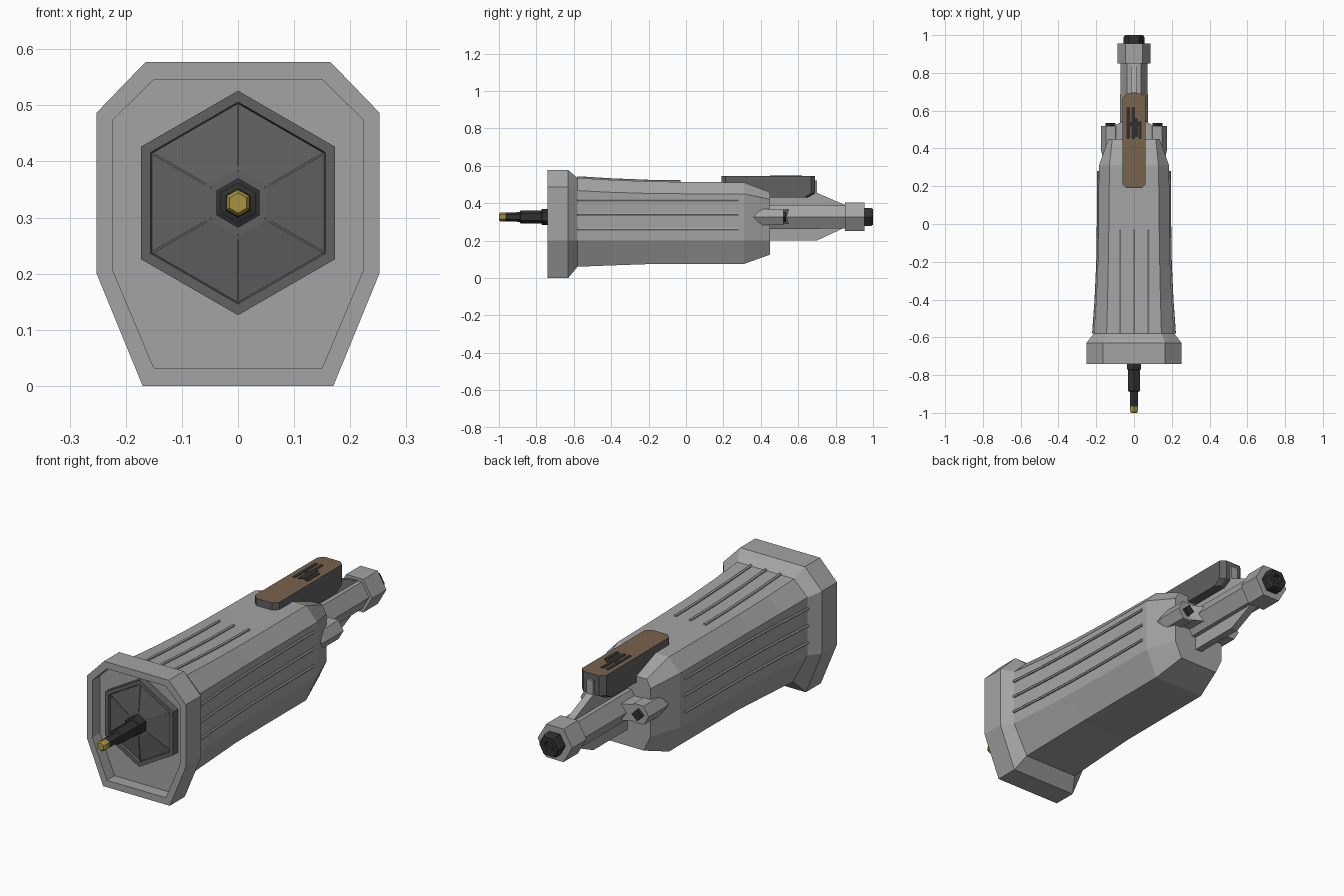
import bpy, bmesh, math

if "Cube" in bpy.data.objects:
    bpy.data.objects.remove(bpy.data.objects["Cube"])

CZ = 0.326  # shaft axis height


def mat(name, c):
    m = bpy.data.materials.new(name)
    m.diffuse_color = (*c, 1)
    m.use_nodes = True
    m.node_tree.nodes["Principled BSDF"].inputs["Base Color"].default_value = m.diffuse_color
    return m


GREY = mat("cast_grey", (0.37, 0.37, 0.37))
DARK = mat("dark_grey", (0.12, 0.12, 0.12))
BLACK = mat("black_steel", (0.03, 0.03, 0.03))
BRASS = mat("brass", (0.38, 0.30, 0.05))
BROWN = mat("brown_cover", (0.19, 0.125, 0.075))


def loft(name, rings, *mats):
    """Skin a list of equal-length point rings and cap both ends."""
    bm = bmesh.new()
    vs = [[bm.verts.new(p) for p in r] for r in rings]
    n = len(rings[0])
    for a, b in zip(vs, vs[1:]):
        for i in range(n):
            j = (i + 1) % n
            bm.faces.new((a[i], a[j], b[j], b[i]))
    bm.faces.new(vs[0])
    bm.faces.new(vs[-1][::-1])
    bmesh.ops.recalc_face_normals(bm, faces=bm.faces)
    me = bpy.data.meshes.new(name)
    bm.to_mesh(me)
    bm.free()
    for m in mats:
        me.materials.append(m)
    ob = bpy.data.objects.new(name, me)
    bpy.context.collection.objects.link(ob)
    return ob


def hexring(r, y, x=0.0, z=CZ, n=6, turn=0.0):
    return [(x + r * math.cos(turn + math.tau * i / n), y,
             z + r * math.sin(turn + math.tau * i / n)) for i in range(n)]


def turned(name, prof, m, **k):
    return loft(name, [hexring(r, y, **k) for r, y in prof], m)


def section(y, w, wb, wt, z0, z1, z2, z3):
    half = [(wb, z0), (w, z1), (w, z2), (wt, z3)]
    return [(x, y, z) for x, z in half] + [(-x, y, z) for x, z in half[::-1]]


def slab(name, outline, half, m):
    """Side profile (y, z) given thickness across x."""
    return loft(name, [[(s * half, y, z) for y, z in outline] for s in (-1, 1)], m)


# Bell housing and main case, with the recess in the front flange
outer = (0.252, 0.17, 0.165, 0.0, 0.20, 0.487, 0.577)
inner = (0.224, 0.15, 0.15, 0.032, 0.208, 0.473, 0.546)
BODY = [(-0.58, 0.213, 0.14, 0.145, 0.06, 0.20, 0.467, 0.535),
        (-0.40, 0.200, 0.135, 0.140, 0.067, 0.20, 0.458, 0.524),
        (-0.20, 0.191, 0.13, 0.136, 0.074, 0.20, 0.452, 0.516),
        (0.00, 0.188, 0.13, 0.133, 0.075, 0.20, 0.450, 0.513),
        (0.31, 0.186, 0.13, 0.130, 0.075, 0.20, 0.450, 0.511)]
loft("main_case",
     [section(-0.685, *inner), section(-0.74, *inner), section(-0.74, *outer),
      section(-0.63, *outer)] + [section(*b) for b in BODY]
     + [section(0.45, 0.135, 0.10, 0.115, 0.125, 0.20, 0.42, 0.458)], GREY)


def surface(y, k):
    """Interpolated body dimension k at position y."""
    for a, b in zip(BODY, BODY[1:]):
        if y <= b[0]:
            t = (y - a[0]) / (b[0] - a[0])
            return a[k] + t * (b[k] - a[k])


def rib_ys(end):
    return [-0.58] + [b[0] for b in BODY[1:] if b[0] < end] + [end]


# Raised ribs on the top and on both sides
R, H = 0.006, 0.009
for i, x in enumerate((-0.075, 0, 0.075)):
    loft(f"top_rib_{i}", [[(x + dx, y, surface(y, 7) + dz) for dx, dz in
         ((-R, -0.005), (R, -0.005), (R, H * 0.6), (0, H), (-R, H * 0.6))]
         for y in rib_ys(-0.03)], GREY)
for s in (-1, 1):
    for i, z in enumerate((0.26, 0.338, 0.416)):
        loft(f"side_rib_{s}_{i}", [[(s * (surface(y, 1) + dx), y, z + dz) for dz, dx in
             ((-R, -0.005), (R, -0.005), (R, H * 0.6), (0, H), (-R, H * 0.6))]
             for y in rib_ys(0.28)], GREY)

# Clutch plate with six sloping panels
P = math.pi / 6
turned("clutch_plate", [(0.2, -0.68), (0.2, -0.72), (0.18, -0.72), (0.177, -0.71),
                        (0.06, -0.725)], DARK, turn=P)
for i in range(6):
    a = P + i * math.pi / 3
    c, s = math.cos(a), math.sin(a)
    loft(f"clutch_spoke_{i}", [[(r * c - t * s, y, CZ + r * s + t * c)
         for t, y in ((-0.002, d + 0.01), (0.002, d + 0.01), (0.002, d), (-0.002, d))]
         for r, d in ((0.055, -0.728), (0.179, -0.714))], DARK)

# Input shaft and brass tip
turned("input_shaft", [(0.044, -0.69), (0.044, -0.77), (0.036, -0.772), (0.036, -0.885),
                       (0.026, -0.888), (0.023, -0.972)], BLACK, turn=P)
turned("shaft_tip", [(0.024, -0.965), (0.024, -0.992), (0.018, -1.0)], BRASS, turn=P)

# Tail tube, rear collar and output yoke
turned("tail_tube", [(0.074, 0.43), (0.072, 0.86)], GREY)
turned("rear_collar", [(0.088, 0.85), (0.088, 0.955)], GREY)
turned("output_yoke", [(0.055, 0.95), (0.055, 0.99), (0.048, 1.0), (0.025, 1.0),
                       (0.022, 0.985)], BLACK)

# Webs above and below the tail
slab("upper_web", [(0.42, 0.35), (0.42, 0.44), (0.62, 0.44), (0.62, 0.52), (0.70, 0.52),
                   (0.70, 0.455), (0.85, 0.39), (0.85, 0.35)], 0.017, GREY)
slab("lower_web", [(0.42, 0.30), (0.42, 0.20), (0.70, 0.20), (0.85, 0.27),
                   (0.85, 0.30)], 0.017, GREY)

# Side mounts with square bolts
for s, side in ((-1, "left"), (1, "right")):
    turned(f"mount_{side}", [(0.03, 0.30), (0.05, 0.39), (0.05, 0.52)], GREY, x=s * 0.124)
    turned(f"mount_bolt_{side}", [(0.027, 0.51), (0.027, 0.535)], BLACK,
           x=s * 0.124, n=4)
    loft(f"mount_gusset_{side}", [[(s * x, y, z) for x, y in
         ((0.03, 0.43), (0.13, 0.43), (0.115, 0.515), (0.03, 0.56))]
         for z in (0.29, 0.365)], GREY)


# Shifter housing: dark sides, brown top face
def plan(z, y0, y1, w=0.062, c=0.022):
    return [(-w + c, y0, z), (w - c, y0, z), (w, y0 + c, z), (w, y1 - c, z),
            (w - c, y1, z), (-w + c, y1, z), (-w, y1 - c, z), (-w, y0 + c, z)]


box = loft("shifter_housing", [plan(0.43, 0.19, 0.65), plan(0.452, 0.19, 0.69),
                               plan(0.545, 0.19, 0.69)], DARK, BROWN)
for f in box.data.polygons:
    if f.normal.z > 0.9:
        f.material_index = 1

# Black selector slots on the shifter cover
for i, (x, y0, y1) in enumerate(((-0.031, 0.45, 0.62), (-0.004, 0.45, 0.62),
                                 (0.012, 0.46, 0.56), (0.032, 0.45, 0.545))):
    loft(f"selector_slot_{i}", [plan2 for plan2 in
         [[(x + px, py, z) for px, py, z in plan(zz, y0, y1, 0.0085, 0.004)]
          for zz in (0.540, 0.547)]], BLACK)
loft("selector_gate", [[(x, y, z) for x, y in ((-0.036, 0.515), (0.034, 0.515),
     (0.034, 0.54), (-0.036, 0.54))] for z in (0.540, 0.5465)], BLACK)
